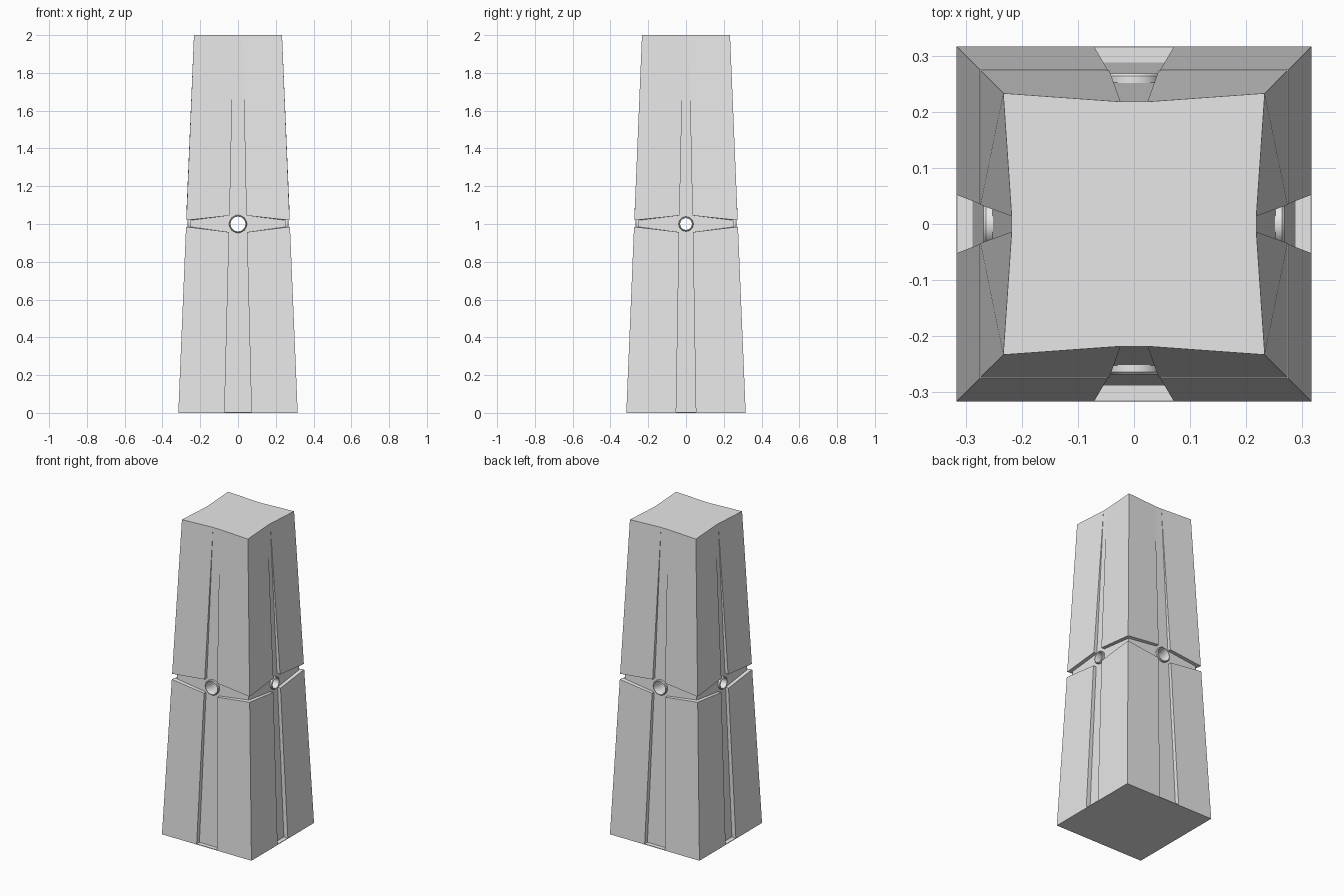
import bpy, bmesh, math
from mathutils import Matrix

cube = bpy.data.objects.get("Cube")
if cube:
    bpy.data.objects.remove(cube)

stone = bpy.data.materials.new("plain grey stone")
stone.use_nodes = True
grey = (0.8, 0.8, 0.8, 1)
stone.diffuse_color = grey
stone.node_tree.nodes["Principled BSDF"].inputs["Base Color"].default_value = grey


def add_object(name, bm):
    bmesh.ops.recalc_face_normals(bm, faces=bm.faces)
    mesh = bpy.data.meshes.new(name)
    bm.to_mesh(mesh)
    bm.free()
    mesh.materials.append(stone)
    obj = bpy.data.objects.new(name, mesh)
    bpy.context.scene.collection.objects.link(obj)
    return obj


def loft(name, bottom, top):
    bm = bmesh.new()
    low = [bm.verts.new(p) for p in bottom]
    high = [bm.verts.new(p) for p in top]
    bm.faces.new(low[::-1])
    bm.faces.new(high)
    n = len(low)
    for i in range(n):
        j = (i + 1) % n
        bm.faces.new((low[i], low[j], high[j], high[i]))
    bmesh.ops.triangulate(bm, faces=[f for f in bm.faces if len(f.verts) > 4])
    return add_object(name, bm)


def square(h, z):
    return [(-h, -h, z), (h, -h, z), (h, h, z), (-h, h, z)]


def smooth(obj):
    bpy.ops.object.select_all(action='DESELECT')
    obj.select_set(True)
    bpy.context.view_layer.objects.active = obj
    bpy.ops.object.shade_smooth_by_angle(angle=math.radians(30))


BASE, HEIGHT = 0.004, 2.0


def core_half(z):
    return 0.288 - 0.035 * z


def face_half(z):
    return 0.316 - 0.0415 * z


# Tapered inner core and thin foot
core = loft("inner_core", square(core_half(0), 0), square(core_half(HEIGHT), HEIGHT))
loft("foot_plate", square(face_half(0), 0), square(face_half(BASE), BASE))


# Corner panels: an L-shaped section between two vertical grooves
def panel_section(sx, sy, wide, narrow, z_corner, z_groove, pinch):
    h = face_half(z_corner)
    side = core_half(HEIGHT) if pinch else h
    d = core_half(z_groove) - (0 if pinch else 0.003)
    pts = [(wide, side, z_groove), (wide, d, z_groove), (d, d, z_corner),
           (d, narrow, z_groove), (side, narrow, z_groove), (h, h, z_corner)]
    return [(sx * x, sy * y, z) for x, y, z in pts]


for sx, x_name in ((-1, "right"), (1, "left")):
    for sy, y_name in ((-1, "front"), (1, "back")):
        place = y_name + "_" + x_name
        loft("lower_panel_" + place,
             panel_section(sx, sy, 0.071, 0.052, BASE, BASE, False),
             panel_section(sx, sy, 0.047, 0.036, 0.985, 0.957, False))
        loft("upper_panel_" + place,
             panel_section(sx, sy, 0.044, 0.034, 1.02, 1.045, False),
             panel_section(sx, sy, 0.024, 0.014, HEIGHT, HEIGHT, True))


# Crossing tunnels through the core
def cut_tunnel(name, radius, turn):
    bm = bmesh.new()
    bmesh.ops.create_cone(bm, cap_ends=True, segments=32, radius1=radius,
                          radius2=radius, depth=1)
    bm.transform(Matrix.Translation((0, 0, 1)) @ turn @ Matrix.Rotation(math.pi / 2, 4, 'X'))
    cutter = add_object(name, bm)
    cutter.hide_render = True
    cutter.hide_set(True)
    cut = core.modifiers.new(name, 'BOOLEAN')
    cut.operation = 'DIFFERENCE'
    cut.solver = 'EXACT'
    cut.object = cutter


# Rounded rings around the tunnel mouths
def mouth_ring(name, inner, outer, turn):
    soft = 0.004
    profile = [(inner, 0.225), (inner, 0.264), (inner + soft / 2, 0.268),
               (outer - soft, 0.268), (outer, 0.264), (outer, 0.225)]
    bm = bmesh.new()
    verts = [bm.verts.new((r, -y, 0)) for r, y in profile]
    edges = [bm.edges.new((a, b)) for a, b in zip(verts, verts[1:] + verts[:1])]
    bmesh.ops.spin(bm, geom=verts + edges, cent=(0, 0, 0), axis=(0, 1, 0),
                   angle=2 * math.pi, steps=32, use_merge=True)
    bmesh.ops.remove_doubles(bm, verts=bm.verts, dist=0.0001)
    bm.transform(Matrix.Translation((0, 0, 1)) @ turn)
    smooth(add_object(name, bm))


for i, side in enumerate(("front", "left", "back", "right")):
    turn = Matrix.Rotation(i * math.pi / 2, 4, 'Z')
    inner, outer = (0.039, 0.047) if i % 2 == 0 else (0.031, 0.039)
    mouth_ring(side + "_mouth_ring", inner, outer, turn)
    if i < 2:
        cut_tunnel(side + "_tunnel_cutter", inner + 0.002, turn)
smooth(core)
